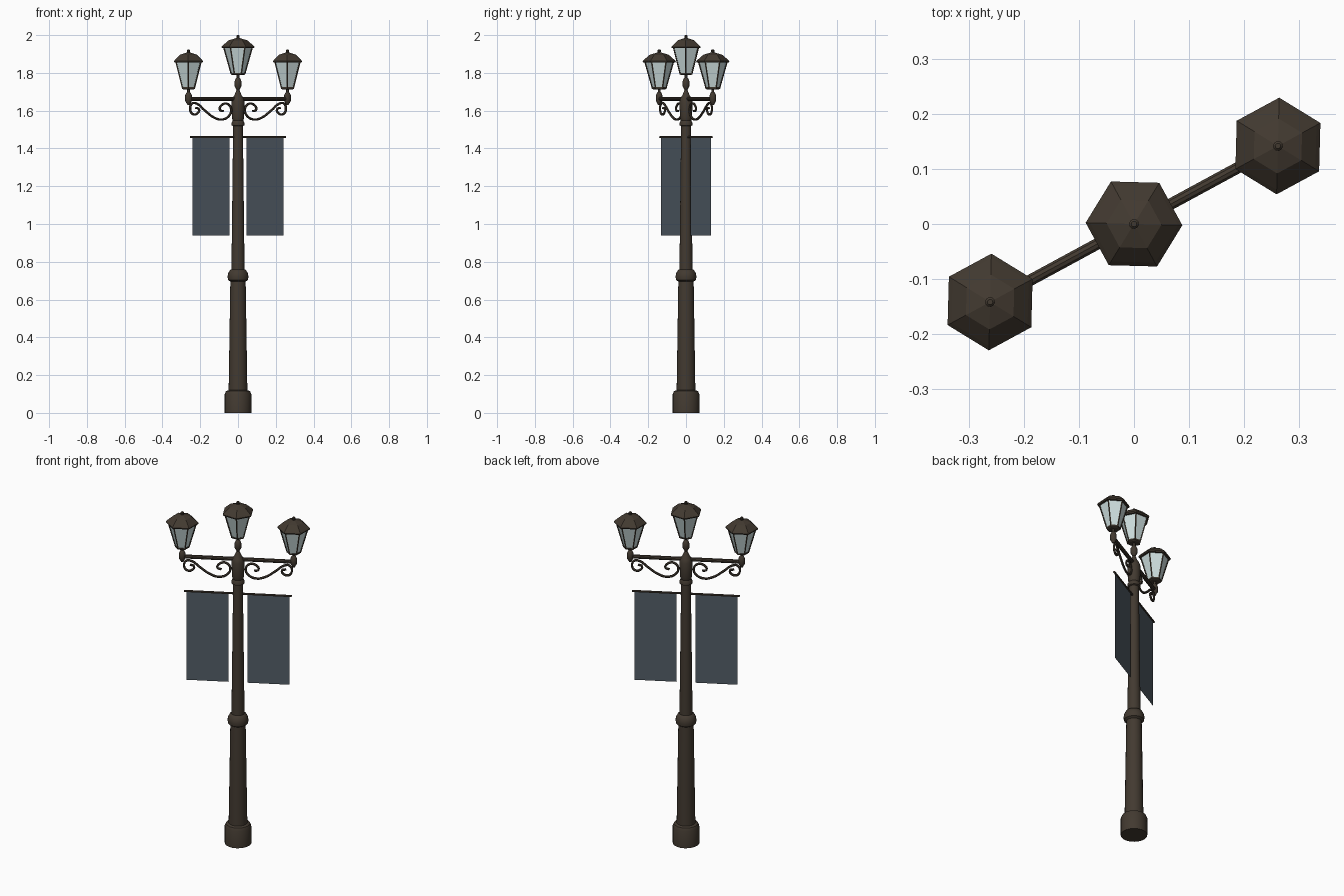
import bpy, bmesh, math
from mathutils import Vector

if "Cube" in bpy.data.objects:
    bpy.data.objects.remove(bpy.data.objects["Cube"])

ANG = math.atan2(0.142, 0.262)   # direction of the cross arm
ARM = 0.298                      # distance of side lanterns from the pole


def material(name, col):
    m = bpy.data.materials.new(name)
    m.diffuse_color = col
    m.use_nodes = True
    m.node_tree.nodes["Principled BSDF"].inputs["Base Color"].default_value = m.diffuse_color
    return m


iron = material("dark_iron", (0.055, 0.042, 0.03, 1))
glass = material("lamp_glass", (0.62, 0.74, 0.74, 0.75))
cloth = material("banner_cloth", (0.085, 0.11, 0.135, 0.9))


def finish(name, bm, mat, smooth=False):
    bmesh.ops.recalc_face_normals(bm, faces=bm.faces)
    me = bpy.data.meshes.new(name)
    bm.to_mesh(me)
    bm.free()
    me.materials.append(mat)
    ob = bpy.data.objects.new(name, me)
    bpy.context.collection.objects.link(ob)
    ob.rotation_euler.z = ANG
    if smooth:
        smooth_edges(ob)
    return ob


def smooth_edges(ob):
    bpy.ops.object.select_all(action='DESELECT')
    ob.select_set(True)
    bpy.context.view_layer.objects.active = ob
    bpy.ops.object.shade_smooth_by_angle(angle=math.radians(35))


def add_lathe(bm, profile, n, at=(0, 0, 0), turn=0.0, caps=True):
    """Rings of n points through (radius, height) pairs."""
    rings = []
    for r, z in profile:
        rings.append([bm.verts.new((at[0] + r * math.cos(turn + 2 * math.pi * i / n),
                                    at[1] + r * math.sin(turn + 2 * math.pi * i / n),
                                    at[2] + z)) for i in range(n)])
    for a, b in zip(rings, rings[1:]):
        for i in range(n):
            j = (i + 1) % n
            bm.faces.new((a[i], a[j], b[j], b[i]))
    if caps:
        bm.faces.new(rings[0])
        bm.faces.new(rings[-1])


def add_rod(bm, p, q, r, n):
    p, q = Vector(p), Vector(q)
    d = q - p
    mat = d.to_track_quat('Z', 'Y').to_matrix().to_4x4()
    mat.translation = (p + q) / 2
    bmesh.ops.create_cone(bm, cap_ends=True, segments=n, radius1=r, radius2=r,
                          depth=d.length, matrix=mat)


# Pole: plinth, lower shaft, collar, upper shaft, capital and tip
bm = bmesh.new()
add_lathe(bm, [(0.071, 0), (0.071, 0.1), (0.064, 0.115), (0.05, 0.12), (0.041, 0.695),
               (0.053, 0.703), (0.056, 0.72), (0.053, 0.738), (0.044, 0.755), (0.035, 0.76),
               (0.026, 1.518), (0.034, 1.522), (0.035, 1.535), (0.028, 1.548), (0.033, 1.565),
               (0.034, 1.65), (0.028, 1.668), (0.018, 1.685), (0.006, 1.715)], 20)
finish("pole", bm, iron, True)

# Cross arm and banner rod
bm = bmesh.new()
add_rod(bm, (-ARM, 0, 1.662), (ARM, 0, 1.662), 0.011, 10)
finish("cross_arm", bm, iron, True)
bm = bmesh.new()
add_rod(bm, (-0.287, 0, 1.46), (0.287, 0, 1.46), 0.006, 8)
finish("banner_rod", bm, iron, True)


def lantern(side, x, z, turn):
    # stem with bulb under the lantern
    bm = bmesh.new()
    add_lathe(bm, [(0.006, -0.082), (0.011, -0.072), (0.018, -0.06), (0.018, -0.032),
                   (0.012, -0.018), (0.007, -0.012), (0.007, 0.0), (0.018, 0.004)],
              12, (x, 0, z))
    finish(side + "_lantern_stem", bm, iron, True)

    # glass panes
    bm = bmesh.new()
    add_lathe(bm, [(0.034, 0.006), (0.074, 0.15)], 6, (x, 0, z), turn, caps=False)
    finish(side + "_lantern_glass", bm, glass)

    # floor plate and corner bars
    bm = bmesh.new()
    add_lathe(bm, [(0.03, 0), (0.038, 0.004), (0.039, 0.012), (0.033, 0.012)], 6, (x, 0, z), turn)
    for i in range(6):
        c, s = (f(turn + i * math.pi / 3) for f in (math.cos, math.sin))
        add_rod(bm, (x + 0.035 * c, 0.035 * s, z + 0.006),
                (x + 0.076 * c, 0.076 * s, z + 0.15), 0.004, 4)
    finish(side + "_lantern_frame", bm, iron)

    # two-slope roof with knob
    bm = bmesh.new()
    add_lathe(bm, [(0.074, 0.143), (0.085, 0.143), (0.088, 0.15), (0.08, 0.158),
                   (0.05, 0.184), (0.01, 0.196)], 6, (x, 0, z), turn)
    add_lathe(bm, [(0.008, 0.19), (0.009, 0.208), (0.005, 0.212)], 10, (x, 0, z))
    finish(side + "_lantern_roof", bm, iron)


lantern("centre", 0, 1.788, math.pi / 6)
lantern("left", -ARM, 1.712, 0)
lantern("right", ARM, 1.712, 0)

# Scroll brackets: outer curl, diagonal, inner curl
SCROLL = [(.256, 1.615), (.235, 1.607), (.247, 1.584), (.272, 1.582), (.288, 1.605),
          (.276, 1.638), (.248, 1.637), (.2, 1.601), (.145, 1.564), (.099, 1.553), (.057, 1.57),
          (.041, 1.605), (.063, 1.636), (.099, 1.629), (.11, 1.606), (.088, 1.597)]
for side, sx in (("left", -1), ("right", 1)):
    cu = bpy.data.curves.new(side + "_scroll", 'CURVE')
    cu.dimensions = '3D'
    cu.bevel_depth = 0.0065
    cu.bevel_resolution = 1
    cu.resolution_u = 4
    cu.use_fill_caps = True
    sp = cu.splines.new('BEZIER')
    sp.bezier_points.add(len(SCROLL) - 1)
    for bp, (x, z) in zip(sp.bezier_points, SCROLL):
        bp.co = (sx * x, 0, z)
        bp.handle_left_type = bp.handle_right_type = 'AUTO'
    cu.materials.append(iron)
    ob = bpy.data.objects.new(side + "_scroll", cu)
    bpy.context.collection.objects.link(ob)
    ob.rotation_euler.z = ANG
    bpy.ops.object.select_all(action='DESELECT')
    ob.select_set(True)
    bpy.context.view_layer.objects.active = ob
    bpy.ops.object.convert(target='MESH')
    smooth_edges(bpy.context.view_layer.objects.active)

    # hanging banner
    bm = bmesh.new()
    bm.faces.new([bm.verts.new((sx * x, 0, z)) for x, z in
                  ((0.052, 0.94), (0.275, 0.94), (0.275, 1.46), (0.052, 1.46))])
    finish(side + "_banner", bm, cloth)
